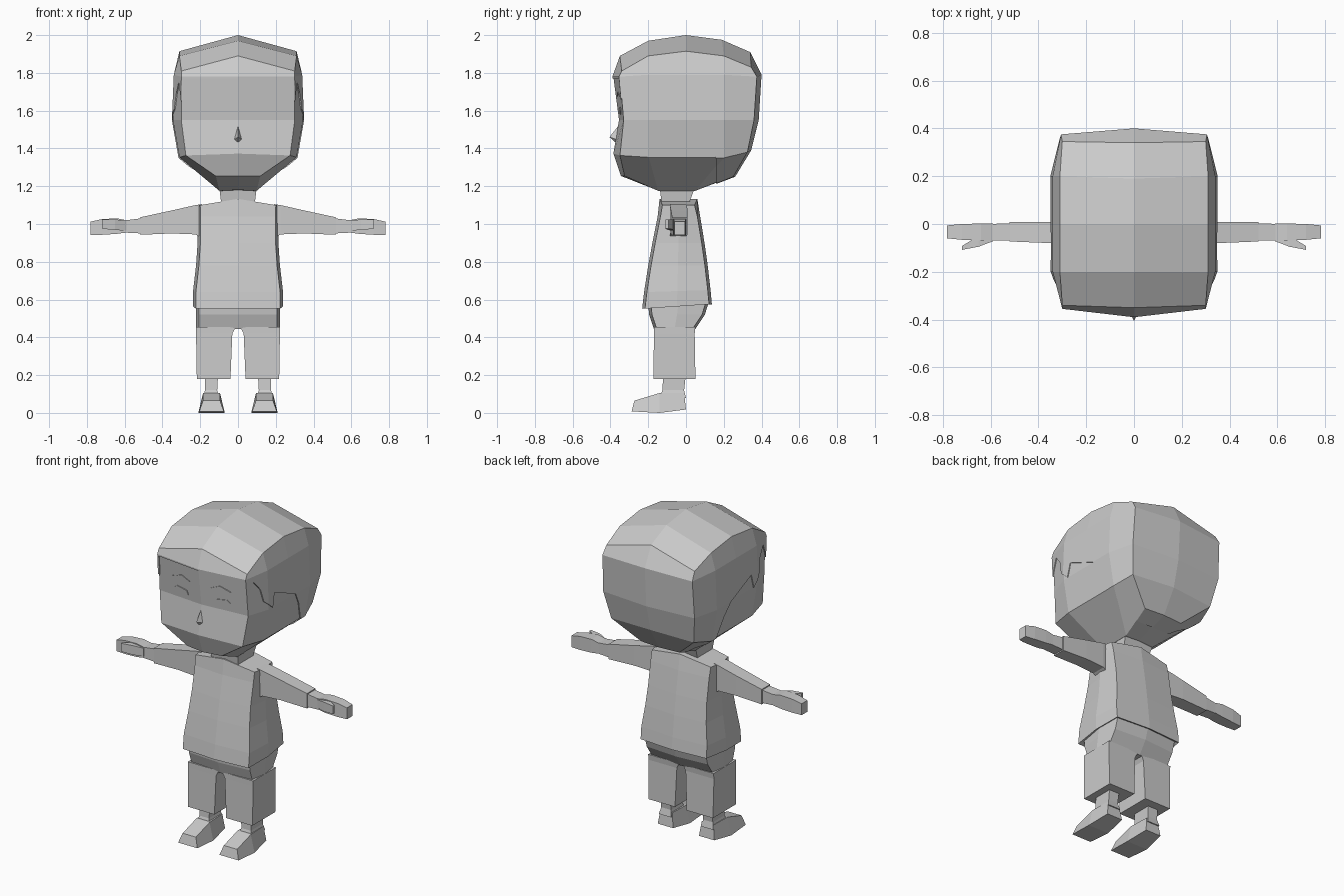
import bpy, bmesh
from mathutils import Vector

if "Cube" in bpy.data.objects:
    bpy.data.objects.remove(bpy.data.objects["Cube"])

GREY = bpy.data.materials.new("plain grey")
GREY.diffuse_color = (0.6, 0.6, 0.6, 1)
GREY.use_nodes = True
GREY.node_tree.nodes["Principled BSDF"].inputs["Base Color"].default_value = GREY.diffuse_color


def make(name, verts, faces):
    me = bpy.data.meshes.new(name)
    bm = bmesh.new()
    vs = [bm.verts.new(v) for v in verts]
    for f in faces:
        bm.faces.new([vs[i] for i in f])
    bmesh.ops.recalc_face_normals(bm, faces=bm.faces)
    bm.to_mesh(me)
    bm.free()
    me.materials.append(GREY)
    ob = bpy.data.objects.new(name, me)
    bpy.context.collection.objects.link(ob)
    return ob


def loft(name, rings, side=1):
    """Skin a stack of equal rings; side=-1 mirrors it across x."""
    n = len(rings[0])
    verts = [(x * side, y, z) for r in rings for x, y, z in r]
    faces = [(k * n + i, k * n + (i + 1) % n, (k + 1) * n + (i + 1) % n, (k + 1) * n + i)
             for k in range(len(rings) - 1) for i in range(n)]
    for b in (0, (len(rings) - 1) * n):
        if n == 8:  # fold the cap along its middle
            faces += [[b + i for i in range(5)], [b + i % 8 for i in range(4, 9)]]
        else:
            faces.append([b + i for i in range(n)])
    return make(name, verts, faces)


def rect_z(x0, x1, y0, y1, z):
    return [(x0, y0, z), (x1, y0, z), (x1, y1, z), (x0, y1, z)]


def rect_x(x, y0, y1, z0, z1):
    return [(x, y0, z0), (x, y1, z0), (x, y1, z1), (x, y0, z1)]


def rect_y(y, x0, x1, z0, z1):
    return [(x0, y, z0), (x1, y, z0), (x1, y, z1), (x0, y, z1)]


def body_ring(w, yf, yb, zf, zb, peak=0.0):
    """Eight-sided body section with soft corners and a centre line."""
    m, c = (yf + yb) / 2, 0.015
    half = [(0, yf, zf + peak), (w - c, yf + c, zf), (w, m, (zf + zb) / 2),
            (w - c, yb - c, zb), (0, yb, zb + peak)]
    return half + [(-x, y, z) for x, y, z in half[3:0:-1]]


# Head: middle profile, edge loop and bulging side panels
PROFILE = [(-.35, 1.89), (-.2, 1.97), (0, 2), (.19, 1.975), (.34, 1.91), (.4, 1.79),
           (.385, 1.55), (.345, 1.39), (.26, 1.25), (.05, 1.175), (-.05, 1.17),
           (-.16, 1.175), (-.35, 1.25), (-.39, 1.37), (-.36, 1.55), (-.39, 1.78)]
EDGE = [(.3, -.34, 1.81), (.31, -.2, 1.89), (.31, 0, 1.915), (.31, .2, 1.89),
        (.3, .345, 1.83), (.305, .375, 1.78), (.31, .36, 1.55), (.28, .325, 1.38),
        (.13, .25, 1.25), (.1, .05, 1.17), (.1, -.05, 1.17), (.1, -.15, 1.17),
        (.12, -.33, 1.25), (.28, -.355, 1.36), (.305, -.335, 1.55), (.3, -.355, 1.78)]
LOOP = ([(i, 4) for i in range(5)] + [(4, j) for j in (3, 2, 1)]
        + [(i, 0) for i in range(4, -1, -1)] + [(0, j) for j in (1, 2, 3)])


def head_shape(name, scale):
    verts, faces = [(0, y, z) for y, z in PROFILE], []
    for s in (1, -1):
        grid = {}
        for ij, (x, y, z) in zip(LOOP, EDGE):
            grid[ij] = len(verts)
            verts.append((s * x, y, z))
        for j, (x, z) in enumerate([(.315, 1.35), (.35, 1.55), (.34, 1.79)], 1):
            for i, y in enumerate((-.2, 0, .2), 1):
                grid[i, j] = len(verts)
                verts.append((s * x, y, z))
        for i in range(16):
            k = (i + 1) % 16
            faces.append((i, k, grid[LOOP[k]], grid[LOOP[i]]))
        faces += [(grid[i, j], grid[i + 1, j], grid[i + 1, j + 1], grid[i, j + 1])
                  for i in range(4) for j in range(4)]
    c = Vector((0, 0, 1.55))
    return make(name, [c + (Vector(v) - c) * scale for v in verts], faces)


FACE = 0.985
head = head_shape("head", FACE)
hair = head_shape("hair", 1)

# Hair shell: cut away the face opening and the jagged sideburns
SEAM = [(-.6, 1.6), (-.365, 1.6), (-.33, 1.69), (-.30, 1.75), (-.25, 1.69), (-.23, 1.61),
        (-.16, 1.55), (-.14, 1.635), (.06, 1.55), (.11, 1.47), (.16, 1.34), (.165, 1.0),
        (-.6, 1.0)]
cutters = [loft("side_cutter", [[(x, y, z) for y, z in SEAM] for x in (-.6, .6)]),
           loft("front_cutter", [rect_y(y, -.29, .29, 1.05, 1.77) for y in (-.7, -.31)])]
for tool in cutters + [head]:
    mod = hair.modifiers.new("cut", "BOOLEAN")
    mod.operation, mod.solver, mod.object = "DIFFERENCE", "EXACT", tool
bpy.context.view_layer.update()
deps = bpy.context.evaluated_depsgraph_get()
shell = bpy.data.meshes.new_from_object(hair.evaluated_get(deps))
hair.modifiers.clear()
hair.data = shell
for tool in cutters:
    bpy.data.objects.remove(tool)

# Nose
make("nose", [(0, -.35, 1.53), (-.025, -.36, 1.445), (.025, -.36, 1.445),
              (0, -.36, 1.42), (0, -.405, 1.46)],
     [(0, 1, 4), (0, 4, 2), (1, 3, 4), (4, 3, 2), (0, 2, 3, 1)])


def face_y(x, z):
    t = (z - 1.55) / .23
    mid, edge = -.36 - .03 * t, -.335 - .02 * t
    return (mid + (edge - mid) * x / .3) * FACE


# Eyes and eyebrows: thin plates on the face
EYE = [(.09, 1.585), (.17, 1.58), (.19, 1.605), (.17, 1.62), (.10, 1.61)]
BROW = [(.07, 1.675), (.13, 1.69), (.2, 1.675), (.13, 1.70)]
for s, tag in ((1, "left"), (-1, "right")):
    for name, shape in (("eye", EYE), ("eyebrow", BROW)):
        loft(f"{tag}_{name}", [[(x, face_y(x, z) + d, z) for x, z in shape]
                               for d in (-.003, .005)], s)

# Neck
loft("neck", [rect_z(-.095, .095, -.13, .02, 1.08), rect_z(-.09, .09, -.13, .02, 1.12),
              rect_z(-.1, .1, -.14, .05, 1.2)])

# Shirt, flaring to the hem
loft("shirt", [body_ring(.225, -.21, .115, .56, .585),
               body_ring(.238, -.232, .137, .552, .575),
               body_ring(.238, -.222, .13, .64, .65),
               body_ring(.222, -.2, .115, .78, .78),
               body_ring(.214, -.178, .098, .9, .9),
               body_ring(.214, -.15, .075, 1.04, 1.04),
               body_ring(.215, -.14, .06, 1.1, 1.1, .033)])

# Trouser seat
loft("trouser_seat", [body_ring(.222, -.17, .05, .445, .445),
                      body_ring(.222, -.195, .1, .52, .52),
                      body_ring(.222, -.2, .12, .57, .585)])

for s, tag in ((1, "left"), (-1, "right")):
    # Trouser leg
    loft(f"{tag}_trouser_leg", [rect_z(.04, .218, -.172, .05, .18),
                                rect_z(.03, .222, -.17, .046, .42),
                                rect_z(.012, .222, -.17, .05, .455)], s)
    # Ankle
    loft(f"{tag}_ankle", [rect_z(.1, .185, -.14, 0, .08), rect_z(.11, .175, -.125, -.01, .12),
                          rect_z(.105, .175, -.12, .0, .21)], s)

    # Foot: wide sole, narrower top
    def foot_ring(y, lo, hi, w0, w1, lean=0):
        return [(.14 - w0, y, lo), (.14 + w0, y, lo),
                (.14 + w1, y + lean, hi), (.14 - w1, y + lean, hi)]
    loft(f"{tag}_foot", [foot_ring(-.288, .008, .065, .065, .045, .015),
                         foot_ring(-.14, .0, .105, .07, .045),
                         foot_ring(0, .018, .105, .052, .04, -.01)], s)
    # Sleeve and forearm
    loft(f"{tag}_sleeve", [rect_x(.19, -.085, .0, .925, 1.105),
                           rect_x(.225, -.085, .005, .945, 1.1),
                           rect_x(.35, -.08, .008, .95, 1.072),
                           rect_x(.52, -.073, .008, .943, 1.035)], s)
    loft(f"{tag}_cuff", [rect_x(.51, -.068, .003, .95, 1.03),
                         rect_x(.61, -.07, .0, .955, 1.018)], s)
    # Hand and thumb
    loft(f"{tag}_hand", [rect_x(.59, -.068, .002, .955, 1.02),
                         rect_x(.64, -.07, .002, .948, 1.03),
                         rect_x(.72, -.066, .0, .943, 1.026),
                         rect_x(.782, -.06, -.006, .942, 1.012)], s)
    loft(f"{tag}_thumb", [rect_x(.59, -.072, -.03, .965, 1.015),
                          rect_x(.65, -.095, -.05, .968, 1.025),
                          rect_x(.72, -.108, -.092, .975, 1.025)], s)
